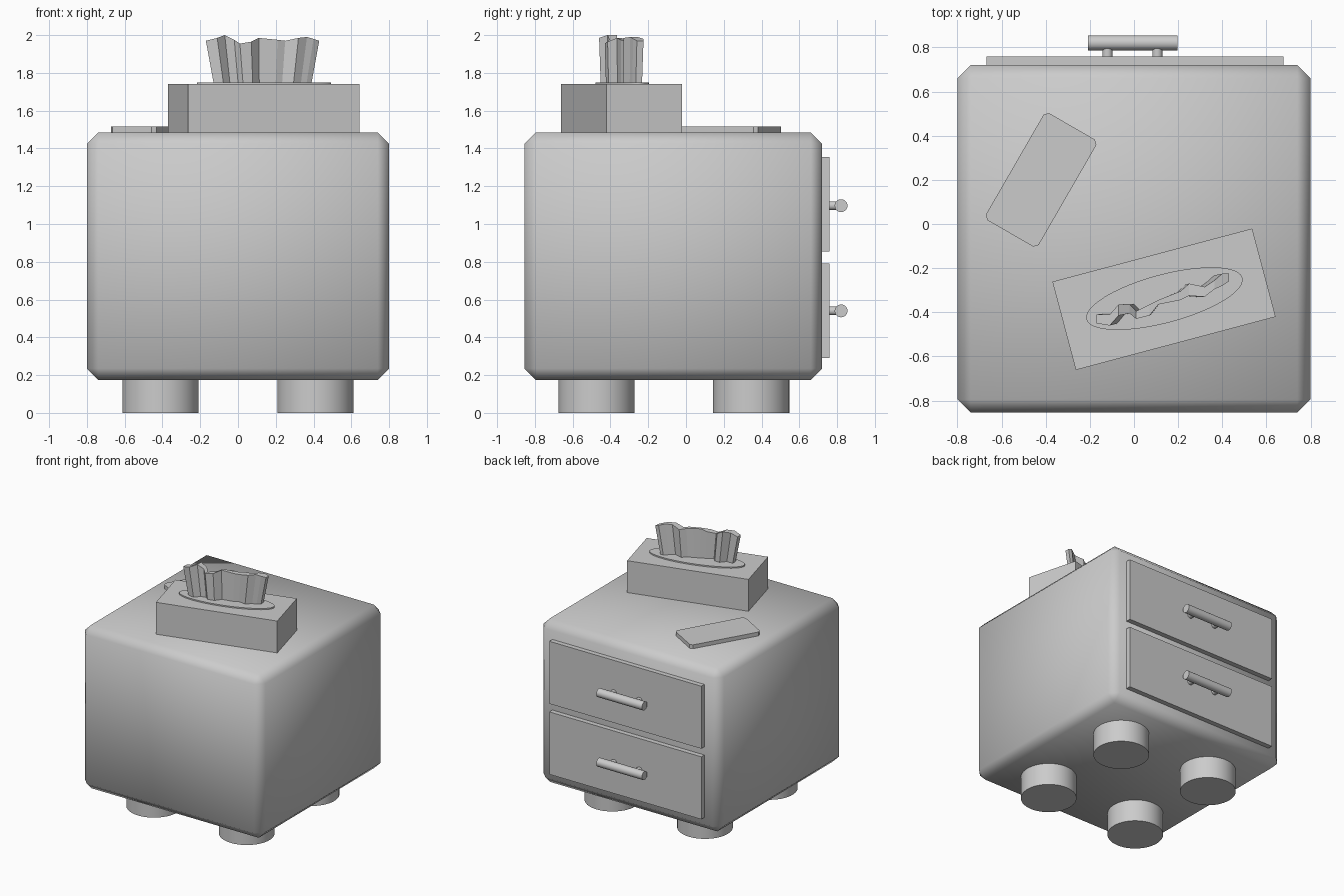
import bpy, bmesh, math
from mathutils import Matrix

if "Cube" in bpy.data.objects:
    bpy.data.objects.remove(bpy.data.objects["Cube"])


def make(name, bm, smooth=None):
    bmesh.ops.recalc_face_normals(bm, faces=bm.faces)
    me = bpy.data.meshes.new(name)
    bm.to_mesh(me)
    bm.free()
    ob = bpy.data.objects.new(name, me)
    bpy.context.collection.objects.link(ob)
    if smooth is not None:
        bpy.ops.object.select_all(action='DESELECT')
        ob.select_set(True)
        bpy.context.view_layer.objects.active = ob
        bpy.ops.object.shade_smooth_by_angle(angle=math.radians(smooth))
    return ob


def box(name, centre, size, turn=0, bevel=0, upright=False, smooth=None):
    bm = bmesh.new()
    bmesh.ops.create_cube(bm, size=1, matrix=Matrix.Diagonal((*size, 1)))
    if bevel:
        edges = [e for e in bm.edges if not upright
                 or abs(e.verts[0].co.z - e.verts[1].co.z) > 1e-4]
        bmesh.ops.bevel(bm, geom=edges, offset=bevel, segments=1,
                        affect='EDGES', profile=0.5)
    ob = make(name, bm, smooth)
    ob.location = centre
    ob.rotation_euler.z = math.radians(turn)
    return ob


def cylinder(name, centre, radius, depth, axis='Z', segments=32):
    bm = bmesh.new()
    bmesh.ops.create_cone(bm, cap_ends=True, segments=segments,
                          radius1=radius, radius2=radius, depth=depth)
    ob = make(name, bm, 40)
    ob.location = centre
    if axis == 'X':
        ob.rotation_euler.y = math.pi / 2
    elif axis == 'Y':
        ob.rotation_euler.x = math.pi / 2
    return ob


# Cabinet with chamfered, softly shaded edges
box("cabinet", (0, -0.067, 0.83), (1.6, 1.576, 1.31), bevel=0.06, smooth=60)

# Four stubby feet
for i, y in enumerate((-0.474, 0.345)):
    for side in (-1, 1):
        cylinder(f"foot_{'front' if i == 0 else 'back'}_{'left' if side < 0 else 'right'}",
                 (0.41 * side, y, 0.1), 0.202, 0.2, segments=48)

# Two drawers with bar handles on posts
for label, z_front, z_bar in (("upper", 1.105, 1.097), ("lower", 0.54, 0.54)):
    box(f"{label}_drawer", (0.005, 0.735, z_front), (1.345, 0.05, 0.5))
    cylinder(f"{label}_handle", (-0.006, 0.821, z_bar), 0.034, 0.404, 'X')
    for j, x in enumerate((-0.12, 0.106)):
        cylinder(f"{label}_handle_post_{j + 1}", (x, 0.782, z_bar), 0.023, 0.06, 'Y')

# Phone lying on the top
box("phone", (-0.421, 0.2, 1.499), (0.56, 0.276, 0.034), turn=60, bevel=0.018, upright=True)

# Tissue box and its oval opening
box("tissue_box", (0.136, -0.341, 1.61), (0.937, 0.414, 0.26), turn=14.9)
oval = cylinder("tissue_opening", (0.138, -0.338, 1.742), 1, 0.016, segments=48)
oval.scale = (0.366, 0.11, 1)
oval.rotation_euler.z = math.radians(14.9)

# Crumpled tissue: x, front y, back y, top height
fold = [(-0.17, -0.45, -0.41, 1.97), (-0.11, -0.46, -0.41, 1.985),
        (-0.07, -0.415, -0.365, 2.0), (-0.02, -0.405, -0.365, 1.975),
        (0.01, -0.43, -0.395, 1.955), (0.07, -0.415, -0.365, 1.965),
        (0.11, -0.365, -0.345, 1.985), (0.16, -0.355, -0.325, 1.98),
        (0.21, -0.345, -0.305, 1.975), (0.25, -0.325, -0.27, 1.97),
        (0.32, -0.33, -0.285, 1.985), (0.365, -0.295, -0.255, 1.99),
        (0.40, -0.28, -0.225, 1.98), (0.43, -0.26, -0.225, 1.97)]
bm = bmesh.new()
rings = []
for x, front, back, top in fold:
    bx = 0.13 + (x - 0.13) * 0.86
    low = [-0.34 + (y + 0.34) * 0.93 for y in (front, back)]
    rings.append([bm.verts.new(p) for p in ((bx, low[0], 1.74), (bx, low[1], 1.74),
                                            (x, back, top), (x, front, top))])
for a, b in zip(rings, rings[1:]):
    for k in range(4):
        n = (k + 1) % 4
        bm.faces.new((a[k], a[n], b[n], b[k]))
bm.faces.new(rings[0])
bm.faces.new(rings[-1])
make("tissue", bm)
